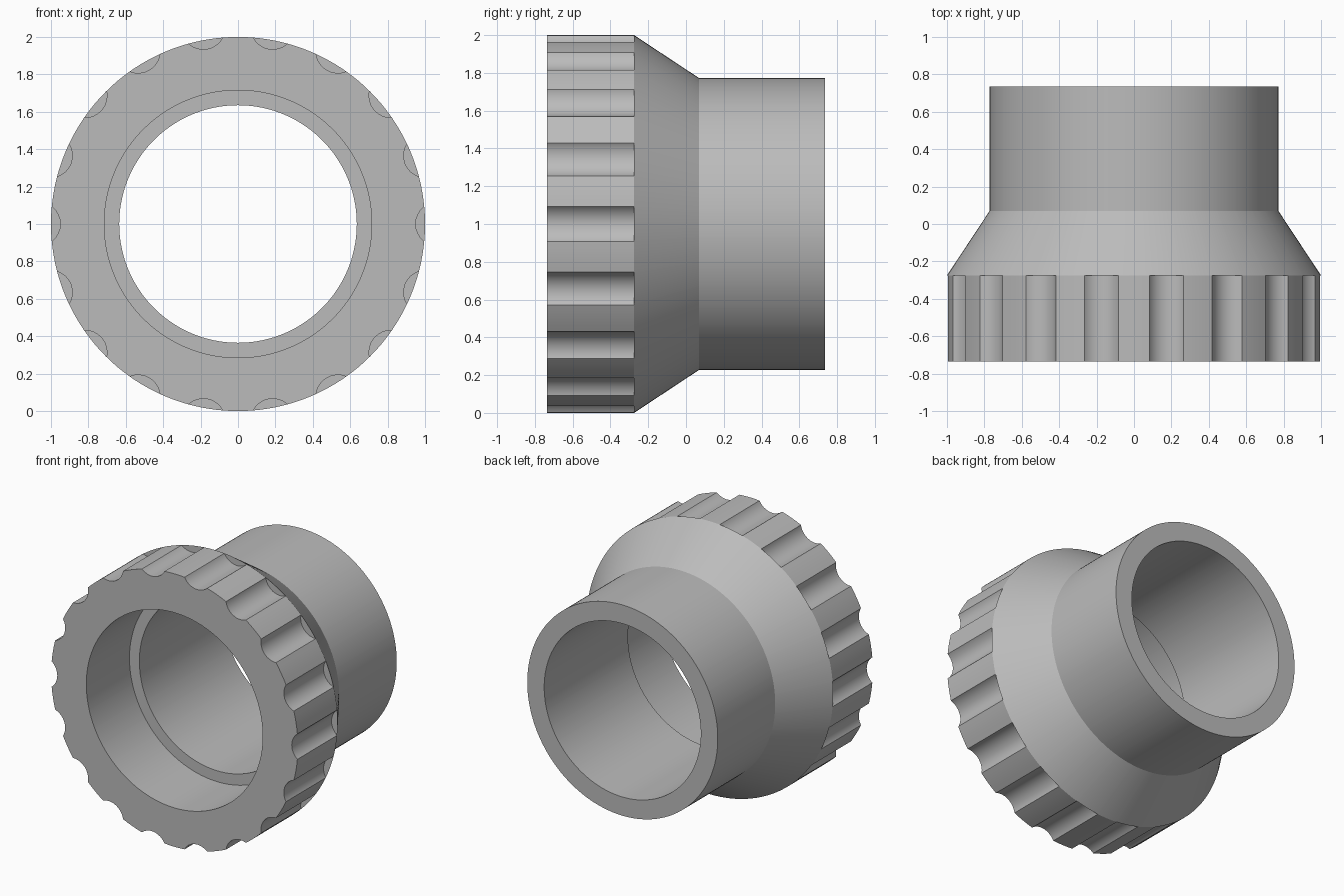
import bpy
import bmesh
import math

cube = bpy.data.objects.get("Cube")
if cube:
    bpy.data.objects.remove(cube, do_unlink=True)

# Material
grey = bpy.data.materials.new("light grey")
grey.use_nodes = True
colour = (0.5, 0.5, 0.5, 1)
grey.diffuse_color = colour
grey.node_tree.nodes["Principled BSDF"].inputs["Base Color"].default_value = colour

# Grip flutes: cylindrical scoops spaced evenly around the collar
FLUTES = 18
SCOOP_R, SCOOP_C = 0.117, 1.067
PITCH = 2 * math.pi / FLUTES
EDGE = math.acos((1 + SCOOP_C**2 - SCOOP_R**2) / (2 * SCOOP_C))


def scoop_radius(a):
    """Distance from the axis to the scoop surface at angle a from its middle."""
    return min(1, SCOOP_C * math.cos(a) - math.sqrt(SCOOP_R**2 - (SCOOP_C * math.sin(a))**2))


# Sample angles: ten steps across each scoop, four across each land
samples = []
for f in range(FLUTES):
    for i in range(11):
        # cosine spacing keeps the scoop round near its edges
        a = -EDGE * math.cos(math.pi * i / 10)
        samples.append((f * PITCH + a, 1 if i in (0, 10) else scoop_radius(a)))
    for i in range(1, 4):
        a = EDGE + (PITCH - 2 * EDGE) * i / 4
        samples.append((f * PITCH + a, 1))

# Closed section as (radius, y, fluted)
section = [
    (0.715, -0.735, False),  # socket mouth
    (1, -0.735, True),       # grip front
    (1, -0.275, True),       # grip back
    (1, -0.275, False),      # flute end walls
    (0.772, 0.07, False),    # cone end
    (0.772, 0.735, False),   # spigot end
    (0.635, 0.735, False),   # bore end
    (0.635, -0.235, False),  # stop shoulder inner
    (0.715, -0.235, False),  # stop shoulder outer
]

bm = bmesh.new()
rings = []
for r, y, fluted in section:
    rings.append([bm.verts.new((s * math.cos(a), y, 1 + s * math.sin(a)))
                  for a, s in ((a, k if fluted else r) for a, k in samples)])
n = len(samples)
for j, ring in enumerate(rings):
    after = rings[(j + 1) % len(rings)]
    for i in range(n):
        k = (i + 1) % n
        bm.faces.new((ring[i], ring[k], after[k], after[i]))

# Lands meet the cone directly, so weld the coincident rim
bmesh.ops.remove_doubles(bm, verts=bm.verts, dist=0.0001)
bmesh.ops.recalc_face_normals(bm, faces=bm.faces)
mesh = bpy.data.meshes.new("fluted_pipe_adapter")
bm.to_mesh(mesh)
bm.free()
mesh.materials.append(grey)

adapter = bpy.data.objects.new("fluted_pipe_adapter", mesh)
bpy.context.collection.objects.link(adapter)
bpy.ops.object.select_all(action='DESELECT')
adapter.select_set(True)
bpy.context.view_layer.objects.active = adapter
bpy.ops.object.shade_smooth_by_angle(angle=math.radians(25))
